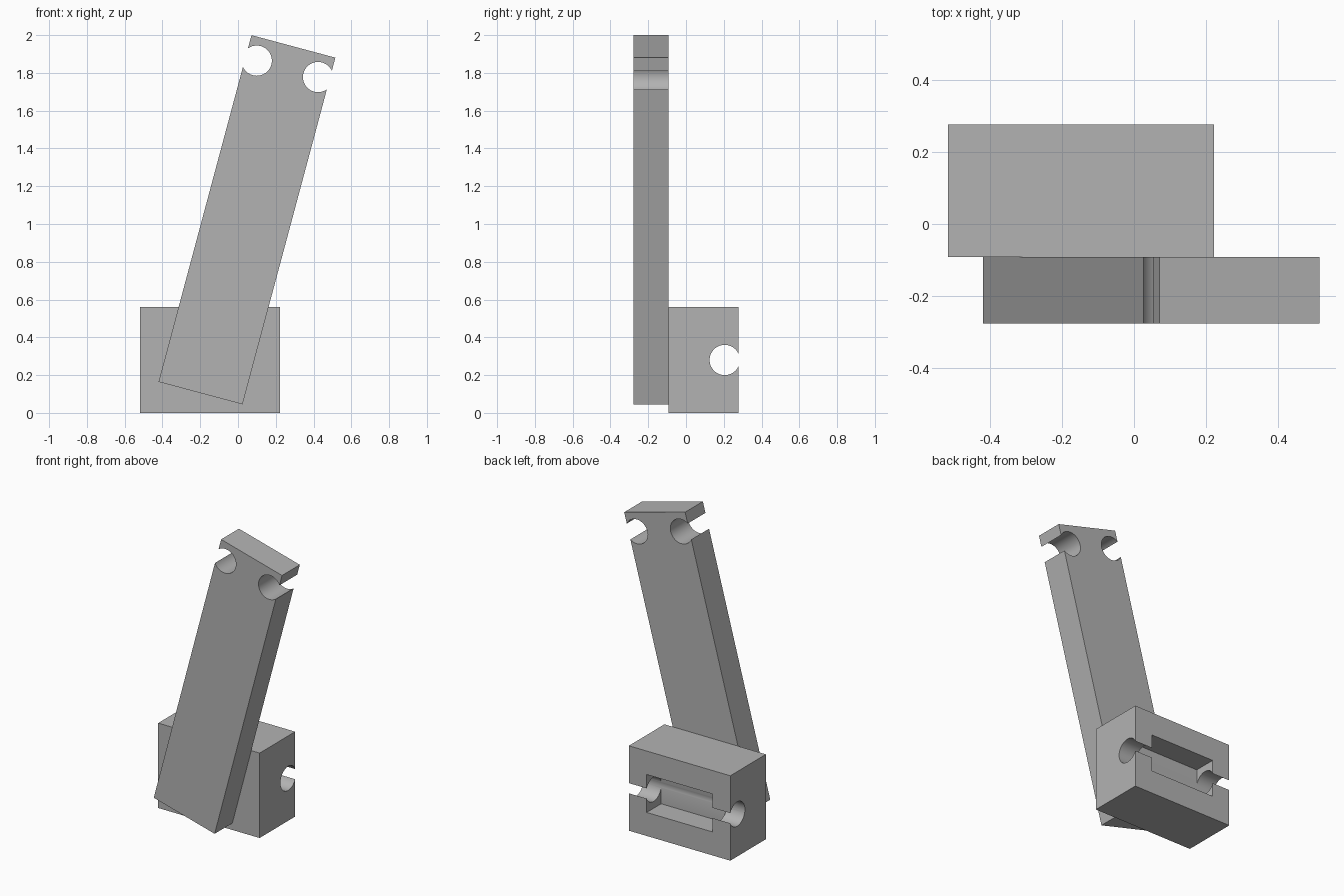
import bpy
from math import pi, radians, sin, cos

default_cube = bpy.data.objects.get("Cube")
if default_cube:
    bpy.data.objects.remove(default_cube, do_unlink=True)

grey = bpy.data.materials.new("plain grey")
grey.use_nodes = True
grey.diffuse_color = (0.45, 0.45, 0.45, 1)
grey.node_tree.nodes["Principled BSDF"].inputs["Base Color"].default_value = grey.diffuse_color

TILT = radians(15)
HOLE_RADIUS = 0.08
BACK = 0.2775


def box(name, center, size, tilt=0):
    bpy.ops.mesh.primitive_cube_add(size=1, location=center)
    obj = bpy.context.object
    obj.name = name
    obj.scale = size
    obj.rotation_euler.y = tilt
    obj.data.materials.append(grey)
    return obj


def bore(name, center, length, rotation):
    bpy.ops.mesh.primitive_cylinder_add(
        vertices=64, radius=HOLE_RADIUS, depth=length, location=center, rotation=rotation)
    obj = bpy.context.object
    obj.name = name
    obj.data.materials.append(grey)
    return obj


def cut(target, cutters):
    for cutter in cutters:
        cutter.hide_render = True
        mod = target.modifiers.new("cut", "BOOLEAN")
        mod.operation = "DIFFERENCE"
        mod.solver = "EXACT"
        mod.object = cutter
        bpy.ops.object.select_all(action="DESELECT")
        target.select_set(True)
        bpy.context.view_layer.objects.active = target
        bpy.ops.object.modifier_apply(modifier=mod.name)
        bpy.data.objects.remove(cutter, do_unlink=True)
    bpy.ops.object.transform_apply(location=False, rotation=False, scale=True)
    bpy.ops.object.shade_smooth_by_angle(angle=radians(30))


# Base block with a lengthwise bore breaking through the back, and a pocket
block_x, block_z = -0.1475, 0.28
block = box("base_block", (block_x, 0.0925, block_z), (0.74, 0.37, 0.56))
pocket_depth = 0.15
cut(block, [
    bore("bore_cutter", (block_x, 0.205, block_z), 1, (0, pi / 2, 0)),
    box("pocket_cutter", (block_x, BACK, block_z), (0.48, 2 * pocket_depth, 0.25)),
])

# Leaning arm with an open notch at each upper edge
arm_x, arm_y, arm_z = 0.0475, -0.185, 1.0225
arm = box("leaning_arm", (arm_x, arm_y, arm_z), (0.46, 0.185, 1.9), TILT)
notches = []
for side in (-1, 1):
    across, along = side * 0.168, 0.827
    center = (arm_x + across * cos(TILT) + along * sin(TILT), arm_y,
              arm_z - across * sin(TILT) + along * cos(TILT))
    notches.append(bore("notch_cutter", center, 0.5, (pi / 2, 0, 0)))
cut(arm, notches)
